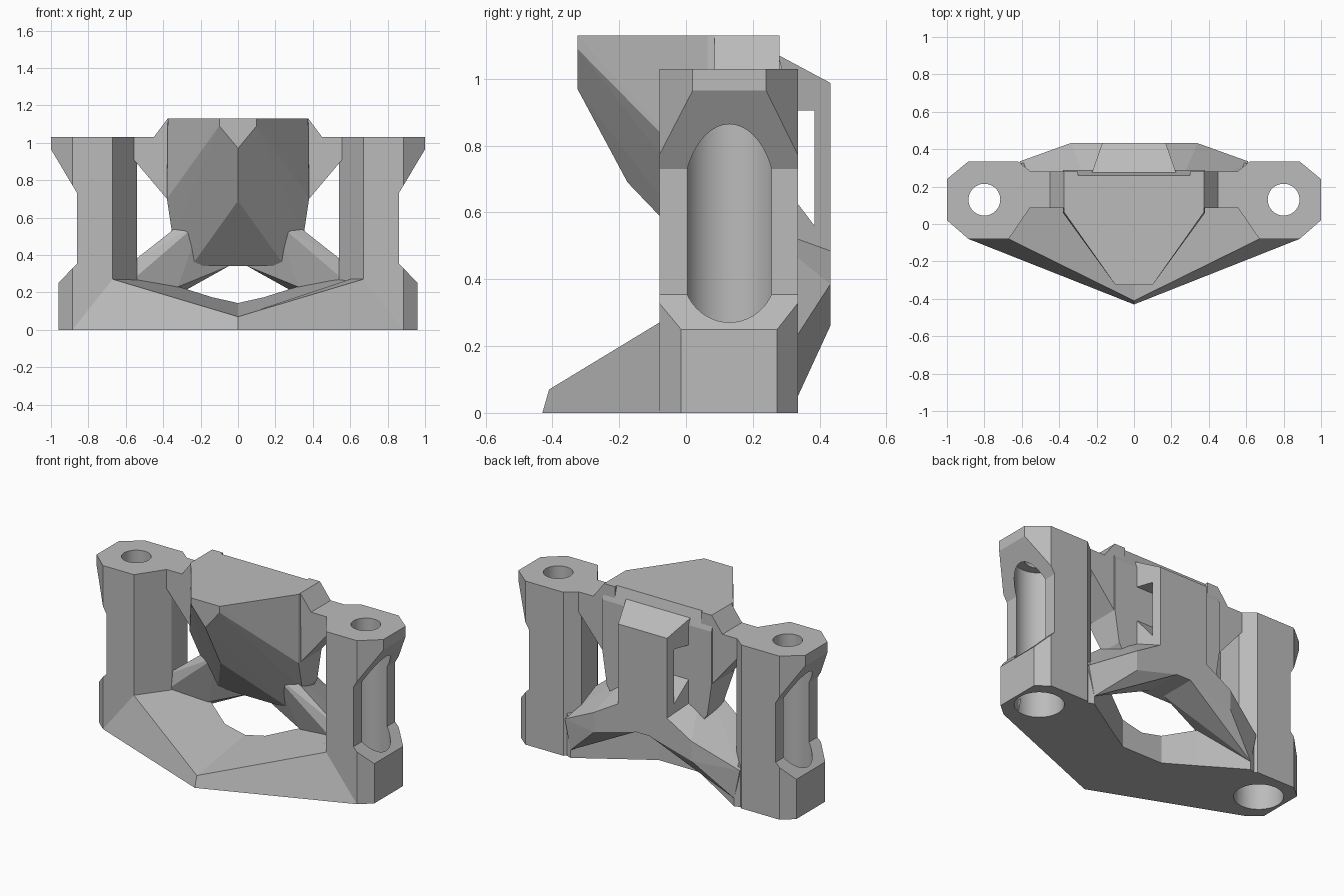
import bpy
import bmesh
from mathutils import Matrix, Vector

old = bpy.data.objects.get("Cube")
if old:
    bpy.data.objects.remove(old, do_unlink=True)

GREY = (0.5, 0.5, 0.5, 1)
mat = bpy.data.materials.new("plain grey")
mat.use_nodes = True
mat.diffuse_color = GREY
mat.node_tree.nodes["Principled BSDF"].inputs["Base Color"].default_value = GREY


def finish(name, bm, mirror=False):
    bmesh.ops.recalc_face_normals(bm, faces=bm.faces)
    mesh = bpy.data.meshes.new(name)
    bm.to_mesh(mesh)
    bm.free()
    mesh.materials.append(mat)
    ob = bpy.data.objects.new(name, mesh)
    bpy.context.collection.objects.link(ob)
    if mirror:
        ob.modifiers.new("mirror", "MIRROR")
    return ob


def hull(name, points, mirror=False, both=False):
    """Convex solid; both=True adds the points reflected in x."""
    bm = bmesh.new()
    for x, y, z in points:
        bm.verts.new((x, y, z))
        if both and x > 0:
            bm.verts.new((-x, y, z))
    res = bmesh.ops.convex_hull(bm, input=bm.verts)
    loose = {g for g in res["geom_interior"] if isinstance(g, bmesh.types.BMVert)}
    bmesh.ops.delete(bm, geom=list(loose), context="VERTS")
    bmesh.ops.dissolve_limit(bm, angle_limit=0.02, verts=bm.verts, edges=bm.edges)
    return finish(name, bm, mirror)


def prism(name, outline, axis, lo, hi, mirror=False):
    """Extrude a 2D outline along axis, 0=x 1=y 2=z."""
    bm = bmesh.new()
    rings = []
    for t in (lo, hi):
        ring = []
        for p in outline:
            co = list(p)
            co.insert(axis, t)
            ring.append(bm.verts.new(co))
        rings.append(ring)
        bm.faces.new(ring)
    bridge(bm, *rings)
    return finish(name, bm, mirror)


def bridge(bm, a, b, closed=True):
    n = len(a)
    for i in range(n if closed else n - 1):
        j = (i + 1) % n
        bm.faces.new((a[i], a[j], b[j], b[i]))


def bore(name, radius, lo, hi):
    bm = bmesh.new()
    bmesh.ops.create_cone(bm, cap_ends=True, segments=48, radius1=radius, radius2=radius,
                          depth=hi - lo, matrix=Matrix.Translation((0.8, 0.13, (lo + hi) / 2)))
    for f in bm.faces:
        f.smooth = len(f.verts) == 4
    return finish(name, bm, mirror=True)


def cut(ob, *cutters):
    for c in cutters:
        m = ob.modifiers.new("cut", "BOOLEAN")
        m.operation, m.solver, m.object = "DIFFERENCE", "EXACT", c
        c.hide_render = True
        c.hide_viewport = True


# Cutters: pillar waist, wide and narrow bores, slot
waist_cutter = prism("waist_cutter", [(0.86, 0.355), (0.96, 0.25), (0.96, -0.1), (1.2, -0.1),
                                      (1.2, 0.965), (1.0, 0.965), (0.86, 0.73)],
                     1, -0.3, 0.6, True)
wide_bore = bore("wide_bore_cutter", 0.14, -0.1, 0.93)
narrow_bore = bore("narrow_bore_cutter", 0.085, 0.85, 1.2)
slot_cutter = prism("slot_cutter", [(0.286, 0.69), (0.286, 0.905), (0.385, 0.905),
                                    (0.385, 0.56)], 0, -0.5, 0.5)

# Two side pillars
pillars = prism("side_pillars", [(0.67, -0.08), (0.885, -0.08), (1.0, 0.02), (1.0, 0.24),
                                 (0.885, 0.335), (0.62, 0.335), (0.54, 0.27), (0.54, 0.11)],
                2, 0, 1.03, True)
cut(pillars, waist_cutter, wide_bore, narrow_bore)


# Pointed base with a shallow valley along its middle
def valley(x, y):
    return Vector((x, y, 0.07 + 0.224 * x + 0.152 * (y + 0.41)))


bm = bmesh.new()
low = [(0, -0.43), (0.885, -0.08), (0.67, 0.3), (0.57, 0.335), (0.32, 0.18), (0.14, 0.07), (0, 0.07)]
top = [(0, -0.41), (0.67, -0.08), (0.67, 0.3), (0.57, 0.335), (0.32, 0.18), (0.14, 0.07), (0, 0.07)]
bottom_ring = [bm.verts.new((x, y, 0)) for x, y in low]
top_ring = [bm.verts.new(valley(x, y)) for x, y in top]
top_ring[3].co.z = 0.235
bm.faces.new(bottom_ring)
bm.faces.new(top_ring)
bridge(bm, bottom_ring, top_ring, closed=False)
base = finish("base_plate", bm, True)
cut(base, wide_bore)

# Faceted central block with a wedge nose
hull("central_block", [
    (0.1, -0.325, 1.13), (0.1, -0.325, 1.09), (0, -0.325, 0.97), (0, -0.175, 0.69),
    (0.25, 0.16, 0.34), (0.35, 0.14, 0.5), (0.38, 0.06, 0.7), (0.375, 0.065, 1.13),
    (0.375, 0.26, 1.13), (0.375, 0.26, 1.08), (0.38, 0.288, 1.03), (0.38, 0.288, 0.7),
    (0.35, 0.288, 0.5), (0.25, 0.288, 0.34)], both=True)

# Upper webs joining block and pillars
prism("upper_webs", [(0.3, 1.13), (0.375, 1.13), (0.45, 1.03), (0.6, 1.03), (0.6, 0.96),
                     (0.38, 0.7), (0.3, 0.7)], 1, 0.085, 0.28, True)

# Rear housing with a sideways slot
housing = hull("rear_housing", [(0.23, 0.26, 1.08), (0.17, 0.432, 0.988),
                                (0.17, 0.432, 0.34), (0.23, 0.26, 0.34)], both=True)
cut(housing, slot_cutter)

# Lower struts spreading to the pillar feet
hull("lower_struts", [
    (0.05, 0.432, 0.34), (0.05, 0.432, 0.485), (0.17, 0.432, 0.485), (0.34, 0.432, 0.385),
    (0.34, 0.432, 0.26), (0.25, 0.432, 0.34), (0.25, 0.16, 0.34), (0.05, 0.2, 0.34),
    (0.2, 0.11, 0.65), (0.2, 0.07, 0.58), (0.6, 0.13, 0.335), (0.56, 0.11, 0.27),
    (0.32, 0.16, 0.23), (0.32, 0.16, 0.28), (0.61, 0.335, 0.235), (0.57, 0.335, 0.05)], True)
